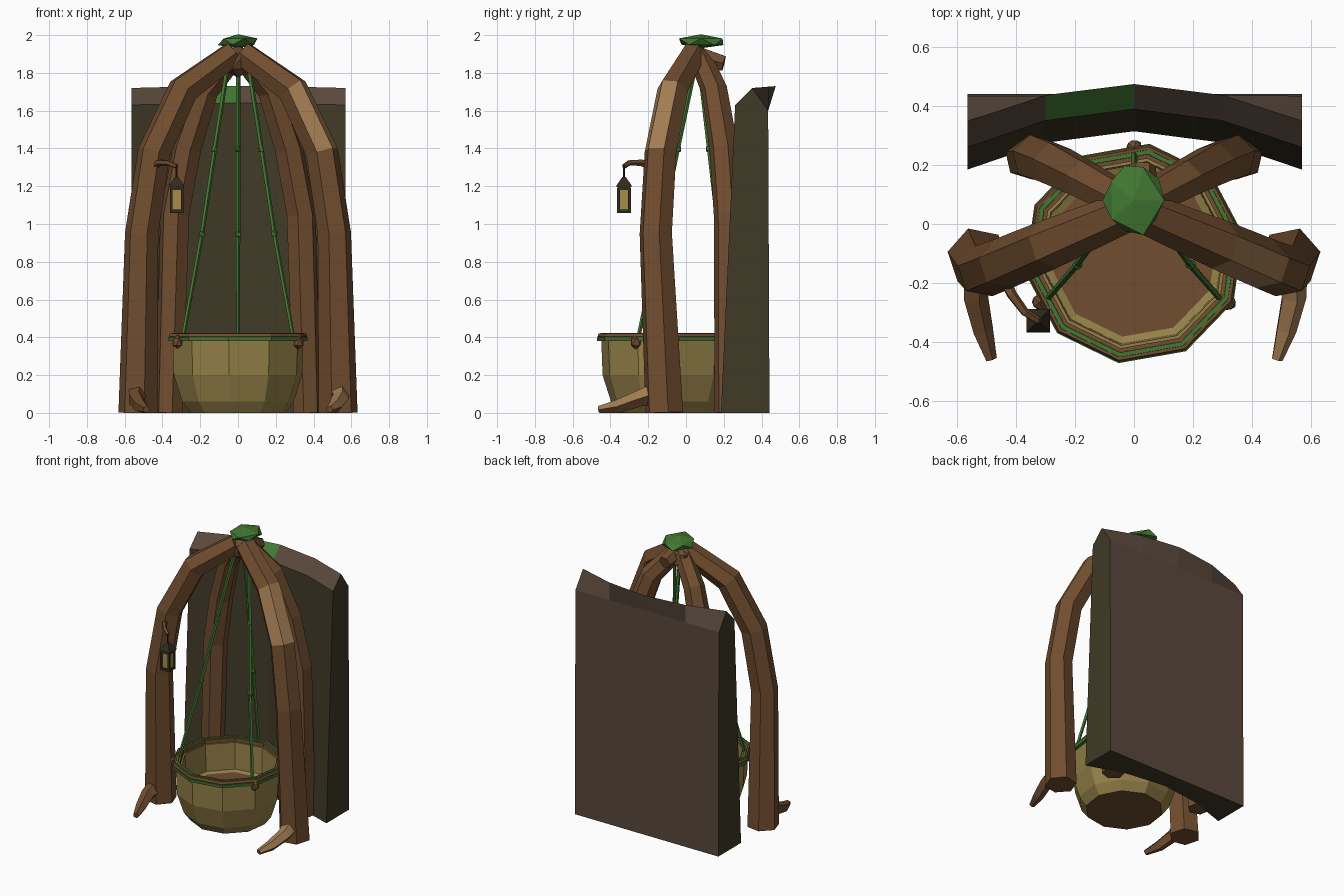
import bpy, bmesh, math, random
from mathutils import Vector, Matrix

random.seed(4)
if "Cube" in bpy.data.objects:
    bpy.data.objects.remove(bpy.data.objects["Cube"])


def material(name, rgb):
    m = bpy.data.materials.new(name)
    m.use_nodes = True
    m.diffuse_color = (*rgb, 1)
    m.node_tree.nodes["Principled BSDF"].inputs["Base Color"].default_value = (*rgb, 1)
    return m


WOOD = material("brown wood", (.165, .075, .029))
PALE = material("pale wood", (.36, .2, .085))
BARK = material("grey brown bark", (.1, .066, .045))
DARK = material("dark olive", (.05, .041, .019))
LEAF = material("moss green", (.055, .19, .032))
STRAW = material("straw", (.3, .22, .065))
IRON = material("dark iron", (.03, .023, .013))
GLASS = material("lantern glass", (.38, .265, .07))


def finish(name, bm, mats, rule=None):
    """Turn a bmesh into an object, picking each face's material by a rule."""
    bmesh.ops.recalc_face_normals(bm, faces=bm.faces)
    bm.normal_update()
    if rule:
        for f in bm.faces:
            f.material_index = rule(f)
    me = bpy.data.meshes.new(name)
    bm.to_mesh(me)
    bm.free()
    for m in mats:
        me.materials.append(m)
    ob = bpy.data.objects.new(name, me)
    bpy.context.collection.objects.link(ob)
    return ob


def tube(name, pts, radii, sides, mats, rule=None, turn=0):
    """Faceted tube swept along a path."""
    pts = [Vector(p) for p in pts]
    bm = bmesh.new()
    rings = []
    last = len(pts) - 1
    for i, p in enumerate(pts):
        t = (pts[min(i + 1, last)] - pts[max(i - 1, 0)]).normalized()
        if i == 0:
            u = Vector((1, 0, 0)) if abs(t.x) < .8 else Vector((0, 1, 0))
        u = (u - t * u.dot(t)).normalized()
        v = t.cross(u)
        ring = []
        for k in range(sides):
            a = turn + math.tau * k / sides
            co = p + (u * math.cos(a) + v * math.sin(a)) * radii[i]
            co.z = max(co.z, 0)
            ring.append(bm.verts.new(co))
        rings.append(ring)
    for a, b in zip(rings, rings[1:]):
        for k in range(sides):
            j = (k + 1) % sides
            bm.faces.new((a[k], a[j], b[j], b[k]))
    bm.faces.new(rings[0])
    bm.faces.new(rings[-1])
    return finish(name, bm, mats, rule)


def lathe(name, profile, slots, mats, closed=False, sides=10):
    """Ten-sided turned part; slots gives a material per profile segment."""
    bm = bmesh.new()
    rings = []
    for r, z in profile:
        ring = []
        for k in range(sides):
            a = math.radians(-98) + math.tau * k / sides
            ring.append(bm.verts.new((r * math.cos(a), -.1 + r * math.sin(a), z)))
        rings.append(ring)
    pairs = list(zip(rings, rings[1:])) + ([(rings[-1], rings[0])] if closed else [])
    for (a, b), s in zip(pairs, slots):
        for k in range(sides):
            j = (k + 1) % sides
            bm.faces.new((a[k], a[j], b[j], b[k])).material_index = s
    if not closed:
        for ring in (rings[0], rings[-1]):
            bm.faces.new(ring).material_index = 1
    return finish(name, bm, mats)


def lump(name, loc, size, mat, jitter):
    """Rough faceted blob."""
    bm = bmesh.new()
    bmesh.ops.create_icosphere(bm, subdivisions=1, radius=1)
    for v in bm.verts:
        v.co *= 1 + random.uniform(-jitter, jitter)
        v.co = Vector(loc) + v.co * Vector(size)
    return finish(name, bm, [mat])


def box(name, loc, size, mat):
    bm = bmesh.new()
    bmesh.ops.create_cube(bm, size=1, matrix=Matrix.Translation(loc) @ Matrix.Diagonal((*size, 1)))
    return finish(name, bm, [mat])


# Curved back panel: one cross-section per station, ends to middle
bm = bmesh.new()
sections = []
for x, bend in ((-.565, 0), (-.3, .7), (0, 1), (.3, .7), (.57, 0)):
    section = ((.185 + .13 * bend, 0), (.26 + .13 * bend, 1.63 + .01 * bend),
               (.35 + .125 * bend, 1.72 + .01 * bend), (.435, 1.6), (.442, 0))
    sections.append([bm.verts.new((x, y, z)) for y, z in section])
for n, (a, b) in enumerate(zip(sections, sections[1:])):
    for k in range(5):
        j = (k + 1) % 5
        f = bm.faces.new((a[k], a[j], b[j], b[k]))
        f.material_index = 1 if k in (0, 4) else 0
        if n == 1 and k == 1:
            f.material_index = 2
for end in (sections[0], sections[-1]):
    bm.faces.new(end).material_index = 1
for f in bm.faces:
    if len(f.verts) == 4 and all(v.co.y > .43 and v.co.z < 1.65 for v in f.verts):
        f.material_index = 0
finish("back_panel", bm, [BARK, DARK, LEAF])


def worn_post(f):
    c = f.calc_center_median()
    return int(1.42 < c.z < 1.7 and f.normal.y < -.2 and f.normal.x > .1)


# Four bent posts and the two front roots
for s, side in ((1, "left"), (-1, "right")):
    tube("front_post_" + side,
         [(s * .53, -.115, 0), (s * .51, -.16, .95), (s * .445, -.135, 1.38),
          (s * .29, -.07, 1.71), (s * .03, .04, 1.9)],
         [.105, .09, .088, .085, .07], 6, [WOOD, PALE],
         worn_post if s > 0 else None, turn=.2 * s)
    tube("back_post_" + side,
         [(s * .365, .225, 0), (s * .335, .225, 1.05), (s * .27, .2, 1.4),
          (s * .17, .15, 1.71), (s * .02, .07, 1.89)],
         [.075, .08, .078, .07, .06], 6, [WOOD], turn=.3 * s)
    tube("front_root_" + side,
         [(s * .53, -.14, .11), (s * .54, -.25, .075), (s * .515, -.36, .035), (s * .485, -.46, .018)],
         [.06, .045, .037, .02], 5, [WOOD, PALE],
         (lambda f: int(f.normal.z > .2)) if s > 0 else None)

# Crown knot with moss
lump("crown_knot", (0, .07, 1.86), (.11, .1, .09), WOOD, .12)
tube("crown_stub", [(.02, .08, 1.88), (.03, .2, 1.85)], [.06, .045], 6, [WOOD])
lump("crown_moss", (0, .08, 1.965), (.11, .13, .037), LEAF, .1)

# Basket seat with its wrapped rim
lathe("basket",
      [(.255, 0), (.3, .06), (.345, .2), (.352, .39), (.315, .39), (.31, .2), (.285, .19)],
      [0, 0, 0, 0, 0, 0], [STRAW, WOOD])
lathe("rim_wood", [(.325, .39), (.368, .39), (.372, .405), (.366, .42), (.325, .418)],
      [0] * 5, [WOOD], closed=True)
lathe("rim_vine_outer", [(.35, .38), (.374, .38), (.376, .4), (.35, .402)],
      [0] * 4, [LEAF], closed=True)
lathe("rim_vine_top", [(.338, .41), (.357, .41), (.355, .424), (.34, .424)],
      [0] * 4, [LEAF], closed=True)

# Hanging vines, knots and pegs
for name, x, y in (("right", -.29, -.25), ("left", .29, -.25), ("back", 0, .235)):
    top, low = Vector((x * .2, .06 + y * .06, 1.82)), Vector((x, y, .41))
    path = [top.lerp(low, t) for t in (0, .3, .62, 1)]
    path[1].x *= .97
    path[2].x *= .95
    tube("vine_" + name, path, [.013, .012, .012, .011], 5, [LEAF])
    for p in path[1:3]:
        lump("vine_knot_" + name, p, (.018, .018, .024), LEAF, .15)
    out = Vector((x, y + .1, 0)).normalized()
    lump("rim_peg_" + name, (out.x * .36, out.y * .36 - .1, .375), (.03, .03, .04), WOOD, .1)

# Lantern on a curved bracket
lx, ly = -.325, -.328
tube("lantern_bracket",
     [(-.45, -.17, 1.3), (-.415, -.24, 1.325), (-.37, -.3, 1.325), (lx, ly, 1.305)],
     [.022, .018, .015, .013], 5, [WOOD])
tube("lantern_hook", [(lx, ly, 1.31), (lx, ly, 1.24)], [.006, .006], 4, [IRON])
tube("lantern_roof", [(lx, ly, 1.195), (lx, ly, 1.205), (lx, ly, 1.25)],
     [.056, .056, .012], 4, [IRON], turn=math.pi / 4)
box("lantern_glass", (lx, ly, 1.13), (.056, .056, .12), GLASS)
box("lantern_base", (lx, ly, 1.068), (.072, .072, .018), IRON)
box("lantern_collar", (lx, ly, 1.19), (.07, .07, .018), IRON)
for sx in (-1, 1):
    for sy in (-1, 1):
        box("lantern_frame", (lx + sx * .029, ly + sy * .029, 1.13), (.014, .014, .12), IRON)
